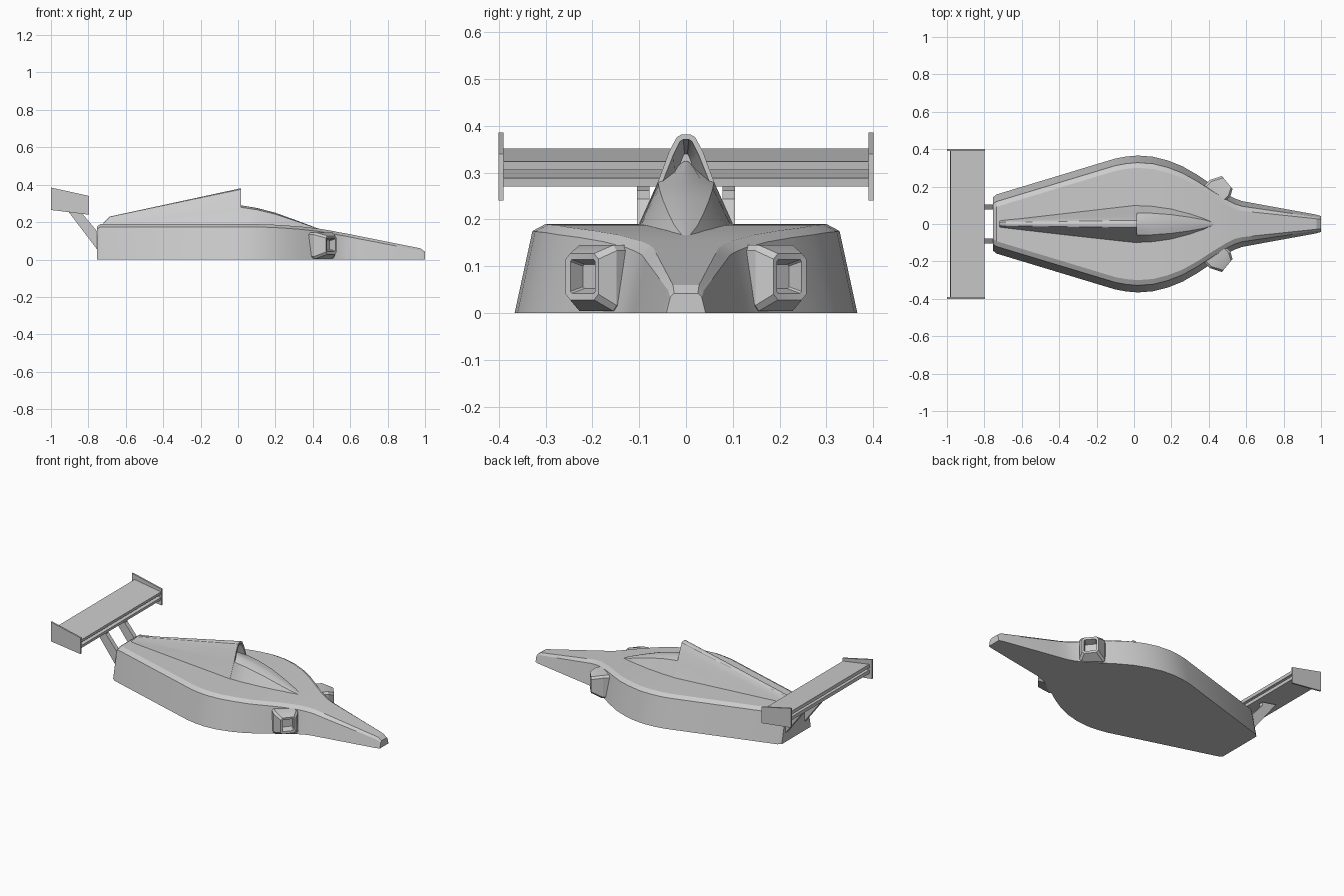
import bpy, bmesh
from mathutils import Vector

if "Cube" in bpy.data.objects:
    bpy.data.objects.remove(bpy.data.objects["Cube"])


def finish(name, bm, angle=0.45):
    bmesh.ops.remove_doubles(bm, verts=bm.verts, dist=1e-5)
    bmesh.ops.recalc_face_normals(bm, faces=bm.faces)
    me = bpy.data.meshes.new(name)
    bm.to_mesh(me)
    bm.free()
    ob = bpy.data.objects.new(name, me)
    bpy.context.collection.objects.link(ob)
    bpy.ops.object.select_all(action='DESELECT')
    bpy.context.view_layer.objects.active = ob
    ob.select_set(True)
    bpy.ops.object.shade_smooth_by_angle(angle=angle)
    return ob


def loft(name, loops, angle=0.45):
    """Skin closed loops of points and cap both ends."""
    bm = bmesh.new()
    rings = [[bm.verts.new(p) for p in loop] for loop in loops]
    n = len(rings[0])
    for a, b in zip(rings, rings[1:]):
        for i in range(n):
            j = (i + 1) % n
            bm.faces.new((a[i], a[j], b[j], b[i]))
    bm.faces.new(rings[0])
    bm.faces.new(rings[-1])
    return finish(name, bm, angle)


def section(x, half):
    """Mirror a (y, z) half profile across y = 0 at station x."""
    return ([(x, y, z) for y, z in half] +
            [(x, -y, z) for y, z in reversed(half)])


def prism(name, profile, y0, y1):
    """Extrude an (x, z) profile from y0 to y1."""
    return loft(name, [[(x, y, z) for x, z in profile] for y in (y0, y1)], 0.3)


# Hull: station x, half width at floor, deck height
stations = [(-0.755, .142, .176), (-0.735, .158, .19), (-.10, .35, .19),
            (-.04, .361, .19), (.02, .366, .19), (.10, .360, .189),
            (.18, .340, .187), (.26, .308, .182), (.34, .262, .176),
            (.42, .208, .167), (.50, .157, .154), (.54, .136, .146),
            (.58, .122, .139), (.64, .111, .127), (.975, .05, .06),
            (1.0, .042, .042)]
loops = []
for x, w, h in stations:
    o1 = 0.2 * h
    o2 = o1 + min(0.028, w * 0.2)
    loops.append(section(x, [(w, 0), (w - o1, h - min(.015, h * .2)), (w - o2, h)]))
loft("hull", loops, 0.4)

# Engine cover with a hollow intake mouth
loft("engine_cover", [
    section(-.72, [(.02, .18), (.017, .188), (.013, .192), (.009, .194), (.005, .195)]),
    section(-.685, [(.024, .18), (.019, .20), (.014, .22), (.010, .228), (.005, .23)]),
    section(.015, [(.105, .18), (.06, .28), (.036, .345), (.02, .375), (.01, .381)]),
    section(.015, [(.095, .18), (.05, .28), (.027, .338), (.013, .366), (.006, .371)]),
    section(-.13, [(.03, .18), (.02, .25), (.012, .32), (.006, .335), (.003, .34)]),
], 0.5)

# Canopy: station x, half width, base height, top height
canopy = [(-.12, .03, .18, .325), (.015, .103, .18, .29), (.10, .099, .18, .276),
          (.20, .086, .175, .250), (.30, .062, .165, .214),
          (.37, .040, .155, .188), (.435, .008, .15, .163)]
loft("canopy", [section(x, [(w, b), (.58 * w, b + .9 * (t - b)),
                            (.3 * w, b + .97 * (t - b)), (.05 * w, t)])
                for x, w, b, t in canopy], 0.6)


# Side intakes: tapered boxes with a recessed mouth
def ring(outer, inner, z0, z1, c=.012):
    o, i = Vector(outer), Vector(inner)
    d = (i - o).normalized() * c
    pts = [(o, z0 + c), (o + d, z0), (i - d, z0), (i, z0 + c),
           (i, z1 - c), (i - d, z1), (o + d, z1), (o, z1 - c)]
    return [(p.x, p.y, z) for p, z in pts]


pod = [ring((.36, .19), (.46, .09), .004, .145),
       ring((.405, .235), (.515, .148), .004, .145),
       ring((.470, .257), (.527, .187), .028, .127),
       ring((.476, .247), (.520, .194), .042, .114, .004),
       ring((.448, .220), (.490, .168), .052, .104, .004)]
for side, s in (("left", 1), ("right", -1)):
    loft(side + "_side_intake", [[(x, s * y, z) for x, y, z in r] for r in pod], 0.4)

    # Wing struts and end plates
    prism(side + "_wing_strut", [(-.925, .28), (-.83, .262), (-.83, .243),
                                 (-.74, .135), (-.74, .04), (-.75, .05)],
          s * .078, s * .105)
    prism(side + "_wing_end_plate", [(-1, .265), (-.797, .24), (-.797, .34), (-1, .385)],
          s * .39, s * .40)

# Two stacked rear wing planes
for name, dz in (("upper_wing_plane", 0), ("lower_wing_plane", -.035)):
    prism(name, [(-.984, .332 + dz), (-.803, .305 + dz),
                 (-.80, .323 + dz), (-.981, .351 + dz)], -.391, .391)
